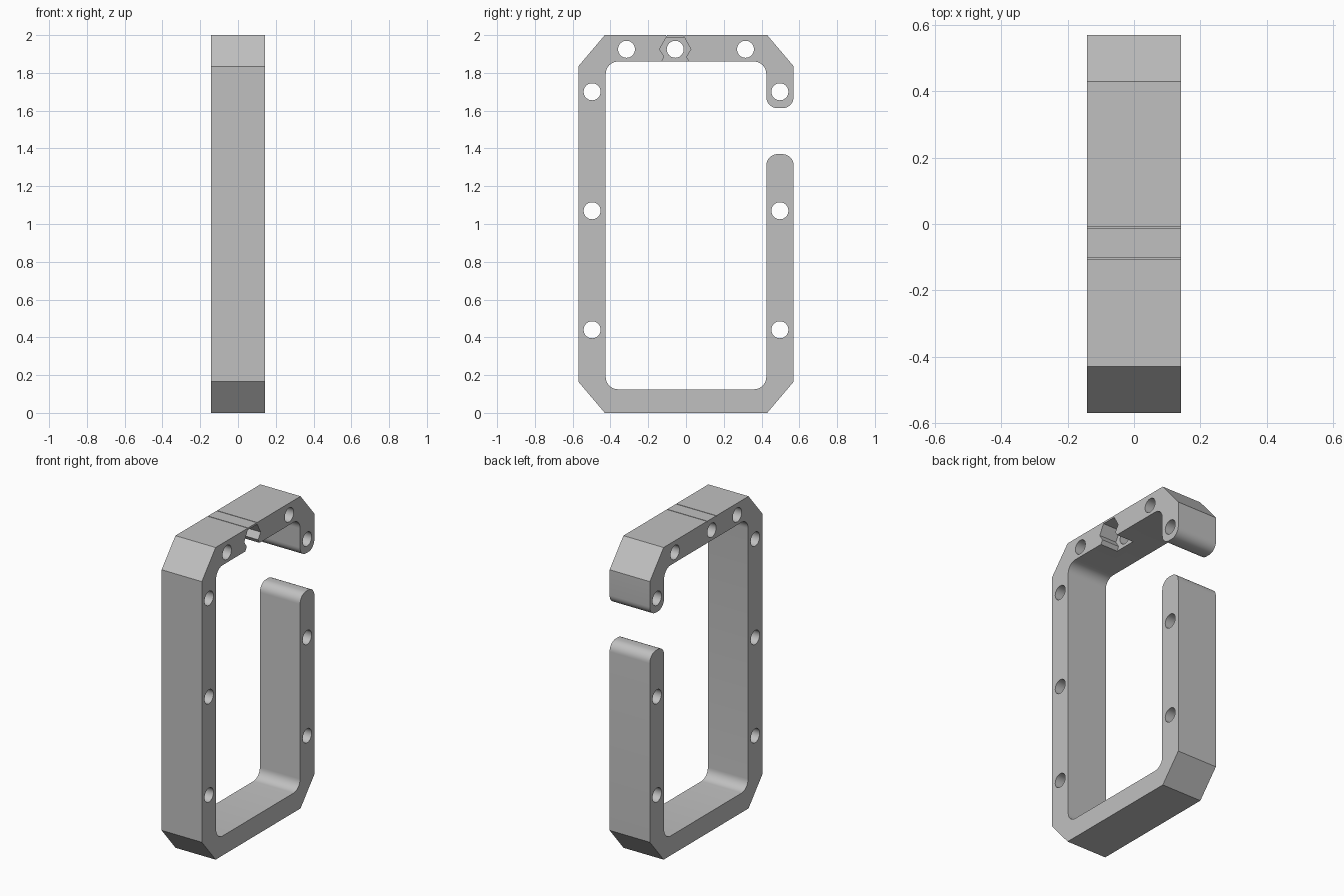
import bpy, bmesh, math
from mathutils import Vector

cube = bpy.data.objects.get("Cube")
if cube:
    bpy.data.objects.remove(cube, do_unlink=True)

HALF = 0.1425  # half the extrusion width


def prism(bm, points, x0, x1):
    """Extrude a (y, z) outline from x0 to x1."""
    face = bm.faces.new([bm.verts.new((x0, y, z)) for y, z in points])
    ext = bmesh.ops.extrude_face_region(bm, geom=[face])
    verts = [g for g in ext["geom"] if isinstance(g, bmesh.types.BMVert)]
    bmesh.ops.translate(bm, verts=verts, vec=(x1 - x0, 0, 0))


def circle(y, z, r, n=40):
    return [(y + r * math.cos(math.tau * i / n), z + r * math.sin(math.tau * i / n))
            for i in range(n)]


def rounded(corners, steps=8):
    """Replace right-angled corners that have a radius by arcs."""
    out = []
    for i, (y, z, r) in enumerate(corners):
        p = Vector((y, z))
        if not r:
            out.append((y, z))
            continue
        a = (Vector(corners[i - 1][:2]) - p).normalized() * r
        b = (Vector(corners[(i + 1) % len(corners)][:2]) - p).normalized() * r
        for k in range(steps + 1):
            t = math.pi / 2 * k / steps
            out.append(tuple(p + a + b - b * math.cos(t) - a * math.sin(t)))
    return out


def make_object(name, bm):
    bmesh.ops.recalc_face_normals(bm, faces=bm.faces)
    mesh = bpy.data.meshes.new(name)
    bm.to_mesh(mesh)
    bm.free()
    obj = bpy.data.objects.new(name, mesh)
    bpy.context.collection.objects.link(obj)
    return obj


def cut(target, name, prisms):
    bm = bmesh.new()
    for points, x0, x1 in prisms:
        prism(bm, points, x0, x1)
    cutter = make_object(name, bm)
    cutter.hide_render = True
    mod = target.modifiers.new(name, "BOOLEAN")
    mod.operation = "DIFFERENCE"
    mod.solver = "EXACT"
    mod.object = cutter
    bpy.context.view_layer.objects.active = target
    bpy.ops.object.modifier_apply(modifier=name)
    bpy.data.objects.remove(cutter, do_unlink=True)


# Open frame: chamfered outside, rounded inside, gap in the rear arm
W, IN, CH = 0.57, 0.425, 0.165
outline = rounded([
    (-0.43, 0, 0), (0.43, 0, 0), (W, CH, 0),
    (W, 1.37, 0.06), (IN, 1.37, 0.06),
    (IN, 0.125, 0.065), (-IN, 0.125, 0.065),
    (-IN, 1.86, 0.065), (IN, 1.86, 0.065),
    (IN, 1.613, 0.06), (W, 1.613, 0.06),
    (W, 2 - CH, 0), (0.43, 2, 0), (-0.43, 2, 0), (-W, 2 - CH, 0), (-W, CH, 0),
])
bm = bmesh.new()
prism(bm, outline, -HALF, HALF)
frame = make_object("frame", bm)

# Cross holes through the arms and the top bar
HINGE = -0.057
holes = [(s * 0.497, z) for s in (-1, 1) for z in (0.44, 1.07, 1.70)]
holes += [(-0.315, 1.925), (0.315, 1.925), (HINGE, 1.925)]
cut(frame, "hole_cutter", [(circle(y, z, 0.045), -0.3, 0.3) for y, z in holes])

# Waisted hinge pocket, open at one side and underneath
half = [(0.048, 1.988), (0.083, 1.925), (0.058, 1.885), (0.072, 1.86), (0.072, 1.84)]
pocket = [(HINGE + y, z) for y, z in half] + [(HINGE - y, z) for y, z in reversed(half)]
cut(frame, "pocket_cutter", [(pocket, 0.02, 0.3)])

# Fine seams across the top of the hinge
seams = []
for s in (-1, 1):
    y = HINGE + s * 0.046
    seams.append(([(y - 0.002, 1.994), (y + 0.002, 1.994),
                   (y + 0.002, 2.1), (y - 0.002, 2.1)], -0.3, 0.3))
cut(frame, "seam_cutter", seams)

# Plain grey finish
grey = bpy.data.materials.new("plain_grey")
grey.use_nodes = True
colour = (0.53, 0.53, 0.53, 1)
grey.diffuse_color = colour
grey.node_tree.nodes["Principled BSDF"].inputs["Base Color"].default_value = colour
frame.data.materials.clear()
frame.data.materials.append(grey)
for poly in frame.data.polygons:
    poly.material_index = 0

bpy.ops.object.select_all(action="DESELECT")
frame.select_set(True)
bpy.context.view_layer.objects.active = frame
bpy.ops.object.shade_smooth_by_angle(angle=math.radians(30))
